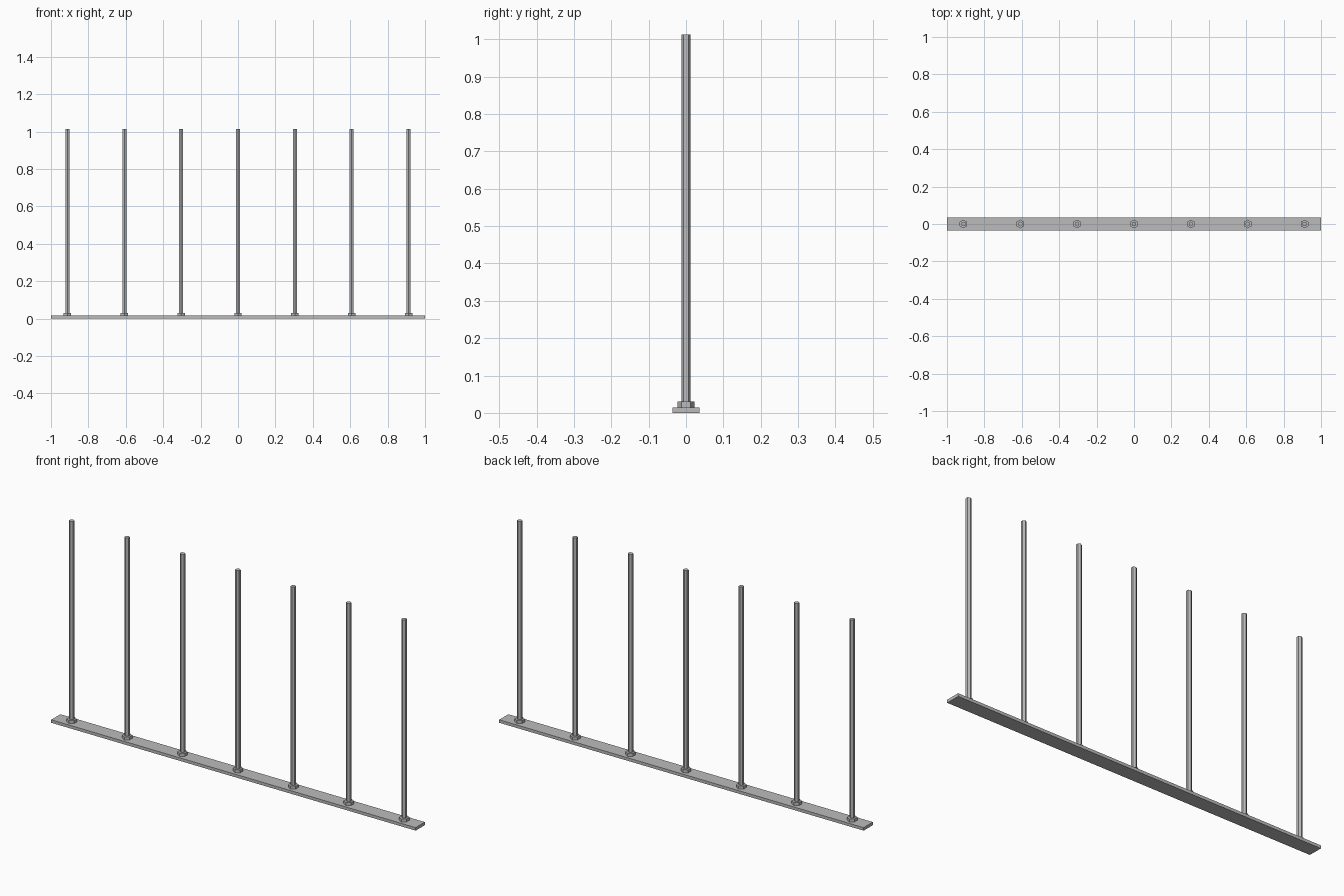
import bpy

cube = bpy.data.objects.get("Cube")
if cube:
    bpy.data.objects.remove(cube, do_unlink=True)

# Single grey metal
metal = bpy.data.materials.new("grey_metal")
metal.use_nodes = True
GREY = (0.5, 0.5, 0.5, 1)
metal.diffuse_color = GREY
metal.node_tree.nodes["Principled BSDF"].inputs["Base Color"].default_value = GREY

BASE_TOP = 0.015
COLLAR_TOP = 0.03
ROD_TOP = 1.013
SPACING = 0.304


def hex_prism(name, x, radius, z0, z1):
    """Six-sided upright prism with corners pointing front and back."""
    bpy.ops.mesh.primitive_cylinder_add(vertices=6, radius=radius, depth=z1 - z0,
                                        location=(x, 0, (z0 + z1) / 2))
    obj = bpy.context.object
    obj.name = name
    obj.data.materials.append(metal)


# Flat base bar
bpy.ops.mesh.primitive_cube_add(size=1, location=(0, 0, BASE_TOP / 2))
base = bpy.context.object
base.name = "base_bar"
base.scale = (2, 0.072, BASE_TOP)
bpy.ops.object.transform_apply(location=False, rotation=False, scale=True)
base.data.materials.append(metal)

# Row of rods, each seated in a hexagonal collar
for i in range(7):
    x = (i - 3) * SPACING
    hex_prism(f"collar_{i + 1}", x, 0.023, BASE_TOP, COLLAR_TOP)
    hex_prism(f"rod_{i + 1}", x, 0.0125, BASE_TOP, ROD_TOP)
